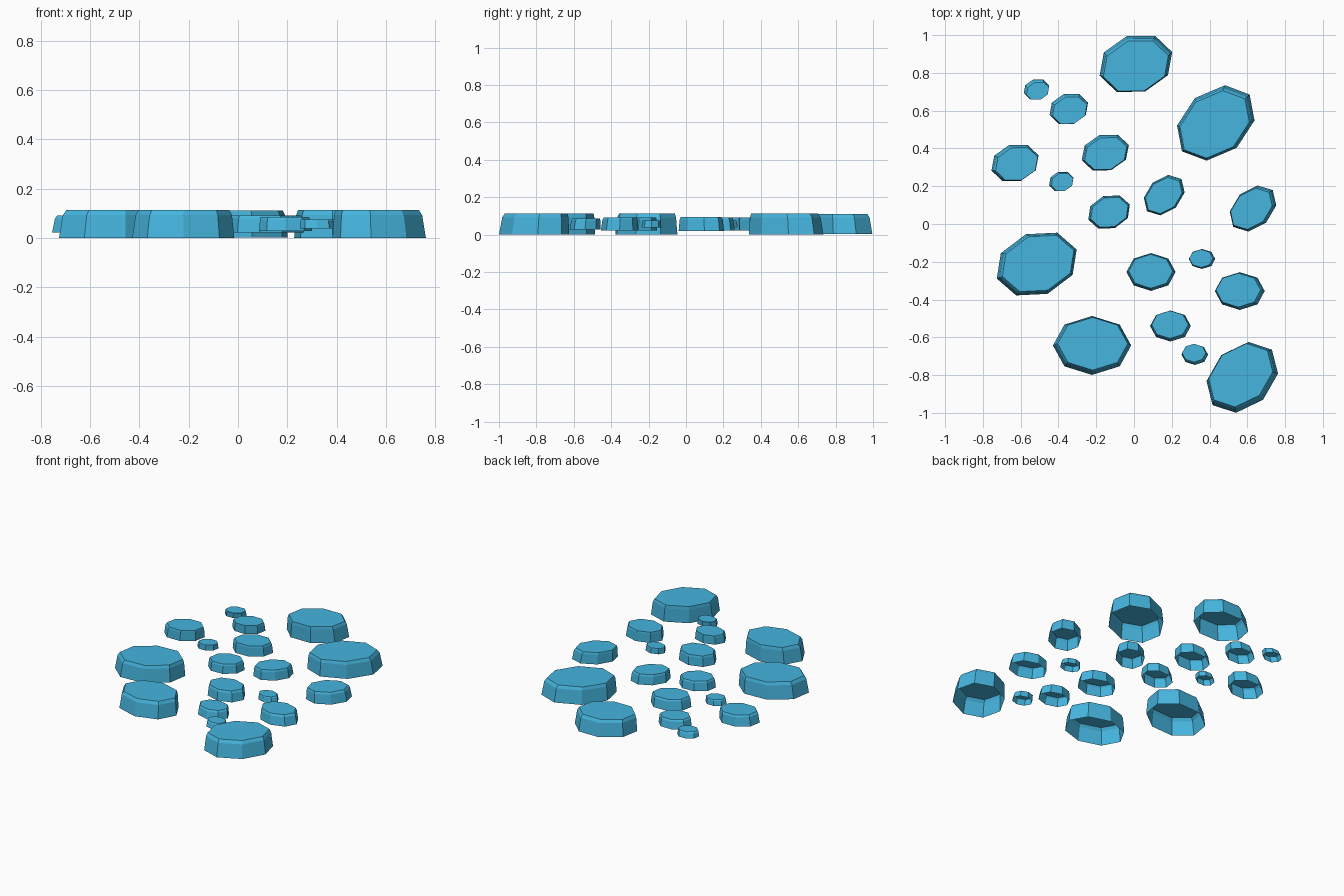
import bpy, bmesh, math

blue = bpy.data.materials.new("stone blue")
blue.diffuse_color = (0.06, 0.46, 0.73, 1)

# Stones: centre x, centre y, long radius, short radius, turn in degrees
STONES = [
    # large
    (0.01, 0.848, 0.202, 0.155, 18), (0.433, 0.535, 0.234, 0.172, 40),
    (-0.515, -0.212, 0.225, 0.168, 20), (-0.222, -0.643, 0.207, 0.156, 0),
    (0.573, -0.812, 0.215, 0.162, 43),
    # medium
    (-0.345, 0.61, 0.107, 0.083, 18), (-0.63, 0.323, 0.131, 0.1, 18),
    (-0.152, 0.378, 0.131, 0.098, 18), (-0.132, 0.063, 0.117, 0.09, 20),
    (0.16, 0.153, 0.125, 0.09, 43), (0.63, 0.082, 0.143, 0.102, 43),
    (0.09, -0.254, 0.13, 0.1, 0), (0.56, -0.355, 0.132, 0.1, 0),
    (0.193, -0.54, 0.108, 0.082, 0),
    # small
    (-0.517, 0.714, 0.07, 0.054, 18), (-0.385, 0.225, 0.068, 0.054, 18),
    (0.36, -0.185, 0.07, 0.053, 0), (0.322, -0.692, 0.07, 0.054, 0),
]
MID_Z = 0.057
# Profile: height fraction, radius scale, lean towards the middle of the group
PROFILE = [(0.0, 1.0, 0.0), (0.82, 0.945, 0.008), (1.0, 0.895, 0.014)]


def stone(name, cx, cy, a, b, turn):
    """Eight-sided tapered stone, open underneath."""
    h = min(0.112, 0.54 * a)
    r = math.radians(turn)
    bm = bmesh.new()
    rings = []
    for f, s, lean in PROFILE:
        ring = []
        for k in range(8):
            t = k * math.pi / 4
            u, v = a * s * math.cos(t), b * s * math.sin(t)
            ring.append(bm.verts.new((
                u * math.cos(r) - v * math.sin(r) - lean * cx,
                u * math.sin(r) + v * math.cos(r) - lean * cy,
                h * (f - 0.5))))
        rings.append(ring)
    for lo, hi in zip(rings, rings[1:]):
        for k in range(8):
            n = (k + 1) % 8
            bm.faces.new((lo[k], lo[n], hi[n], hi[k]))
    bm.faces.new(rings[-1])
    me = bpy.data.meshes.new(name)
    bm.to_mesh(me)
    bm.free()
    me.materials.append(blue)
    ob = bpy.data.objects.new(name, me)
    ob.location = (cx, cy, max(MID_Z, h / 2))
    bpy.context.collection.objects.link(ob)


for i, data in enumerate(STONES):
    size = "large" if data[2] > 0.18 else "medium" if data[2] > 0.09 else "small"
    stone(f"{size}_stone_{i + 1}", *data)
